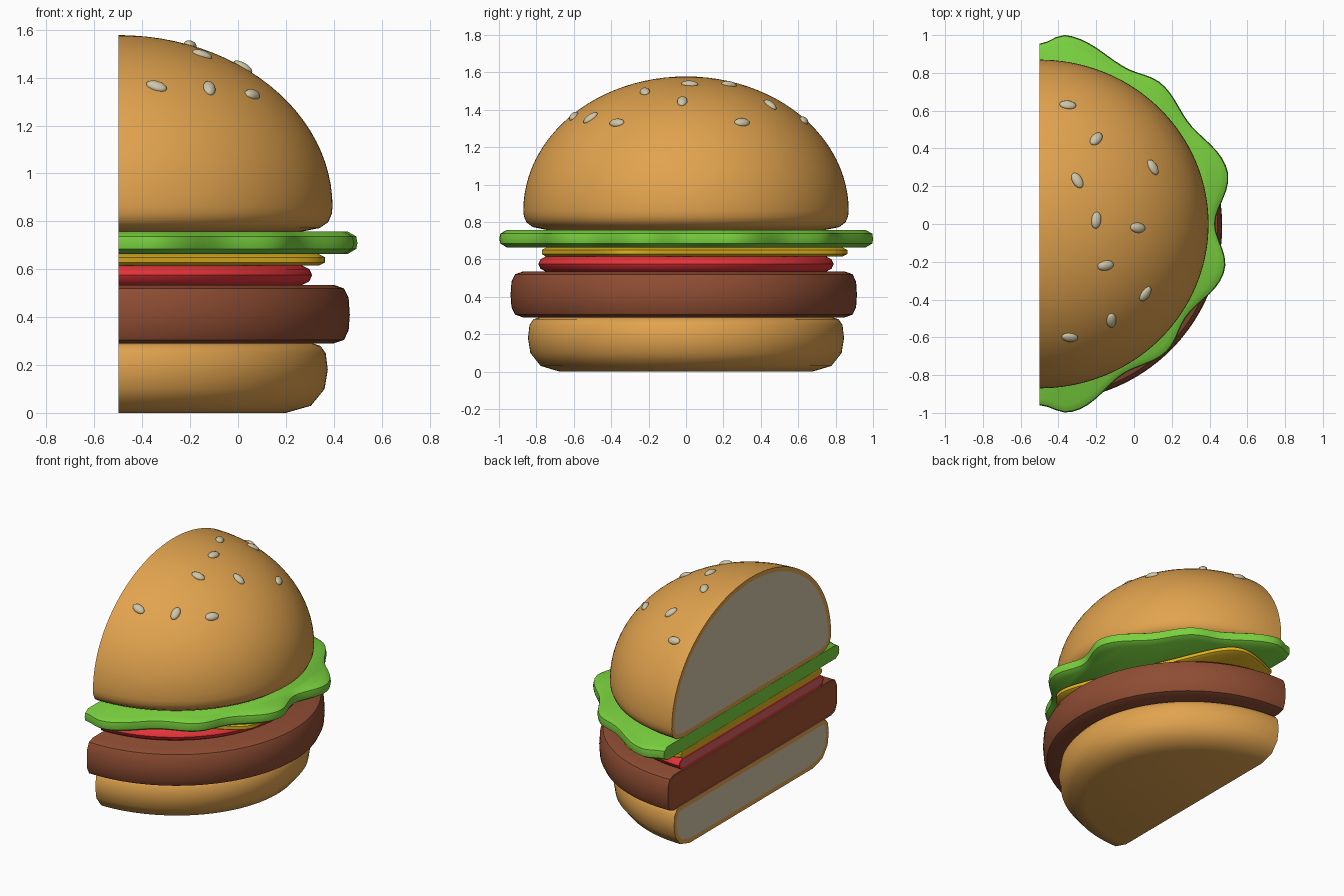
import bpy, bmesh
from math import sin, cos, pi, radians, degrees, sqrt
from mathutils import Vector, Matrix

cube = bpy.data.objects.get("Cube")
if cube:
    bpy.data.objects.remove(cube, do_unlink=True)

AXIS_X = -0.5      # all layers are half rounds about this line
STEPS = 72


def material(name, r, g, b):
    lin = [((c / 255 + 0.055) / 1.055) ** 2.4 for c in (r, g, b)] + [1]
    m = bpy.data.materials.new(name)
    m.use_nodes = True
    m.diffuse_color = lin
    m.node_tree.nodes["Principled BSDF"].inputs["Base Color"].default_value = lin
    return m


crust = material("golden crust", 225, 163, 78)
crumb = material("cream crumb", 207, 198, 168)
brown = material("browned meat", 143, 77, 51)
meat = material("inner meat", 162, 82, 48)
red = material("tomato skin", 228, 52, 56)
pink = material("tomato flesh", 208, 96, 96)
yellow = material("cheese yellow", 226, 180, 32)
green = material("lettuce green", 121, 208, 62)


def finish(bm, name, mats, angle=40):
    bmesh.ops.recalc_face_normals(bm, faces=bm.faces)
    me = bpy.data.meshes.new(name)
    bm.to_mesh(me)
    bm.free()
    ob = bpy.data.objects.new(name, me)
    bpy.context.collection.objects.link(ob)
    for m in mats:
        me.materials.append(m)
    bpy.ops.object.select_all(action='DESELECT')
    ob.select_set(True)
    bpy.context.view_layer.objects.active = ob
    bpy.ops.object.shade_smooth_by_angle(angle=radians(angle))
    return ob


def half_layer(name, profile, outline, mats, rim=0.0):
    """Sweep a (fraction, z) profile around half a turn, with a flat cut side."""
    bm = bmesh.new()
    rings = []
    for i in range(STEPS + 1):
        t = -pi / 2 + pi * i / STEPS
        r = outline(t)
        rings.append([bm.verts.new((AXIS_X + r * f * cos(t), r * f * sin(t), z))
                      for f, z in profile])
    for a, b in zip(rings, rings[1:]):
        for j in range(len(profile) - 1):
            bm.faces.new((a[j], b[j], b[j + 1], a[j + 1]))
    bm.faces.new([ring[0] for ring in rings])
    bm.faces.new([ring[-1] for ring in rings])
    cut = bm.faces.new(rings[0] + rings[-1][::-1])
    bmesh.ops.recalc_face_normals(bm, faces=bm.faces)
    if rim:
        bmesh.ops.inset_region(bm, faces=[cut], thickness=rim, use_even_offset=True)
        cut.material_index = 1
    return finish(bm, name, mats)


def ellipse(rx, ry):
    return lambda t: rx * ry / sqrt((ry * cos(t)) ** 2 + (rx * sin(t)) ** 2)


# Bottom bun
half_layer("bottom_bun",
           [(.8, 0), (.92, .03), (.985, .1), (1, .18), (.99, .25), (.965, .28), (.93, .29)],
           ellipse(.875, .845), [crust, crumb], .03)

# Patty, slightly uneven
half_layer("patty",
           [(.93, .29), (.975, .305), (.995, .345), (1, .41), (.995, .48), (.975, .52), (.93, .535)],
           lambda t: .925 + .042 * cos(t) - .012 * sin(t), [brown, meat], .022)

# Tomato slice
half_layer("tomato_slice",
           [(.95, .535), (.985, .55), (1, .575), (.985, .6), (.95, .615)],
           ellipse(.81, .79), [red, pink], .015)


# Cheese slice: a rounded square turned so its corners poke out
def rounded_square(t):
    a = t + radians(22) + pi / 4
    return .71 / (abs(cos(a)) ** 8 + abs(sin(a)) ** 8) ** (1 / 8)


half_layer("cheese_slice", [(.97, .615), (1, .628), (1, .65), (.97, .663)],
           rounded_square, [yellow])

# Lettuce leaf: (angle, radius) of each ruffle crest and dip
RUFFLES = [(-90, .96), (-81, 1.01), (-60, .91), (-45, .955), (-33, .92), (-14, 1.01),
           (0, .93), (16, 1.035), (35, .955), (49, .985), (61, .945), (82, 1.01), (90, .955)]


def ruffled(t):
    d = degrees(t)
    for (a, ra), (b, rb) in zip(RUFFLES, RUFFLES[1:]):
        if d <= b:
            break
    k = min(max((d - a) / (b - a), 0), 1)
    return ra + (rb - ra) * (1 - cos(pi * k)) / 2


half_layer("lettuce_leaf", [(.96, .664), (.995, .685), (1, .71), (.995, .737), (.96, .757)],
           ruffled, [green])

# Top bun: rounded lip, then an elliptic dome
BUN_X, BUN_Y, LIP, RISE = .895, .87, .86, .718
dome = [(cos(pi / 2 * k / 24), LIP + RISE * sin(pi / 2 * k / 24)) for k in range(24)]
half_layer("top_bun",
           [(.86, .758), (.94, .772), (.98, .797), (.996, .83)] + dome + [(.01, LIP + RISE)],
           ellipse(BUN_X, BUN_Y), [crust, crumb], .03)

# Sesame seeds resting on the dome: x, y, heading
SEEDS = [(-.35, .63, 0), (-.2, .45, 50), (-.3, .23, -62), (.1, .3, -60), (-.2, .02, 82),
         (.02, -.02, -5), (-.15, -.22, 5), (.06, -.37, 55), (-.12, -.51, -75), (-.34, -.6, -20)]
for n, (x, y, heading) in enumerate(SEEDS, 1):
    u, v = (x - AXIS_X) / BUN_X, y / BUN_Y
    h = sqrt(1 - u * u - v * v)
    normal = Vector((u / BUN_X, v / BUN_Y, h / RISE)).normalized()
    along = Vector((cos(radians(heading)), sin(radians(heading)), 0))
    along = (along - normal * along.dot(normal)).normalized()
    turn = Matrix((along, normal.cross(along), normal)).transposed().to_4x4()
    place = Matrix.Translation((x, y, LIP + RISE * h)) @ turn
    bm = bmesh.new()
    bmesh.ops.create_uvsphere(bm, u_segments=16, v_segments=10, radius=1,
                              matrix=place @ Matrix.Diagonal((.045, .027, .019, 1)))
    finish(bm, f"sesame_seed_{n}", [crumb], 80)
